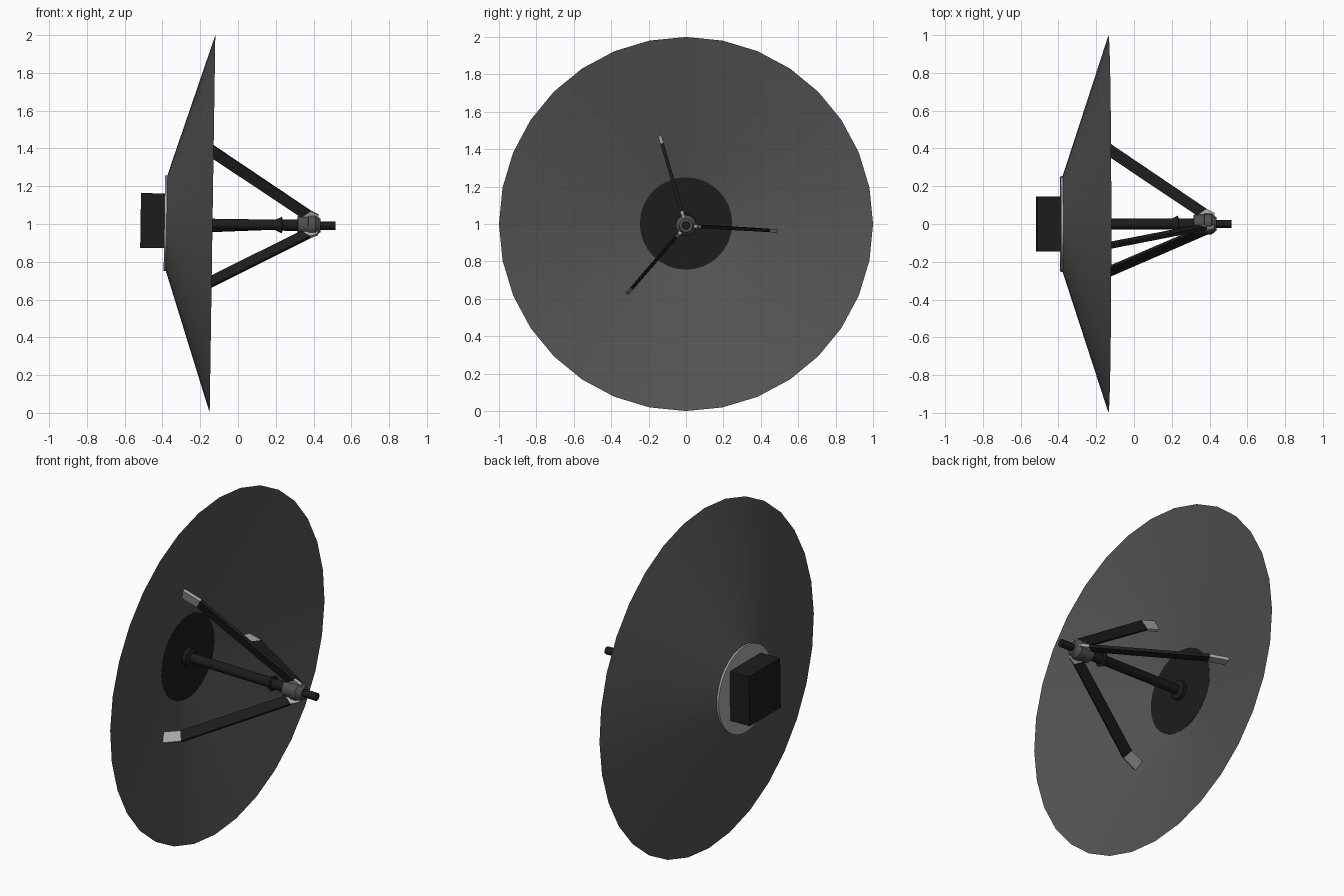
import bpy, bmesh
from math import cos, sin, pi, radians
from mathutils import Matrix, Vector

if "Cube" in bpy.data.objects:
    bpy.data.objects.remove(bpy.data.objects["Cube"])

# The whole antenna nods slightly forward about the rim centre
PIVOT = Vector((-0.135, 0, 1.0))
TILT = (Matrix.Translation(PIVOT) @ Matrix.Rotation(0.015, 4, 'Y')
        @ Matrix.Translation((0.135, 0, 0)))


def material(name, v):
    m = bpy.data.materials.new(name)
    m.diffuse_color = (v, v, v, 1)
    m.use_nodes = True
    m.node_tree.nodes["Principled BSDF"].inputs["Base Color"].default_value = m.diffuse_color
    return m


DISH = material("dish_grey", 0.09)
BLACK = material("black", 0.012)
HUB = material("hub_grey", 0.08)
LIGHT = material("light_grey", 0.4)


def finish(name, bm, mat, smooth=False):
    bmesh.ops.remove_doubles(bm, verts=bm.verts, dist=1e-5)
    bmesh.ops.recalc_face_normals(bm, faces=bm.faces)
    bmesh.ops.transform(bm, matrix=TILT, verts=bm.verts)
    me = bpy.data.meshes.new(name)
    bm.to_mesh(me)
    bm.free()
    me.materials.append(mat)
    ob = bpy.data.objects.new(name, me)
    bpy.context.collection.objects.link(ob)
    if smooth:
        bpy.ops.object.select_all(action='DESELECT')
        ob.select_set(True)
        bpy.context.view_layer.objects.active = ob
        bpy.ops.object.shade_smooth_by_angle(angle=radians(30))
    return ob


def lathe(name, profile, sides, mat, closed=False, smooth=True):
    """Revolve (x, radius) points about the antenna axis."""
    bm = bmesh.new()
    rings = [[bm.verts.new((x, r * cos(2 * pi * i / sides), r * sin(2 * pi * i / sides)))
              for i in range(sides)] for x, r in profile]
    pairs = list(zip(rings, rings[1:]))
    for a, b in pairs:
        for i in range(sides):
            j = (i + 1) % sides
            bm.faces.new((a[i], a[j], b[j], b[i]))
    if not closed:
        bm.faces.new(rings[0])
        bm.faces.new(rings[-1])
    return finish(name, bm, mat, smooth)


def bar(name, outline, angle, mat, thick=0.018):
    """Flat plate drawn in the (x, radius) plane, turned to an angle."""
    bm = bmesh.new()
    sides = [[bm.verts.new((x, r, t)) for x, r in outline] for t in (-thick / 2, thick / 2)]
    n = len(outline)
    for s in sides:
        bm.faces.new(s)
    for i in range(n):
        j = (i + 1) % n
        bm.faces.new((sides[0][i], sides[0][j], sides[1][j], sides[1][i]))
    bmesh.ops.transform(bm, matrix=Matrix.Rotation(radians(angle), 4, 'X'), verts=bm.verts)
    return finish(name, bm, mat)


# Reflector: outer and inner cones meeting at the rim
lathe("dish", [(-0.38, 0.247), (-0.135, 1.0), (-0.327, 0.247)], 32, DISH, closed=True)
lathe("inner_disc", [(-0.335, 0.247), (-0.326, 0.247)], 32, BLACK)
lathe("back_plate", [(-0.39, 0.253), (-0.376, 0.253)], 32, LIGHT)

# Electronics box on the back
bm = bmesh.new()
bmesh.ops.create_cube(bm, size=1, matrix=Matrix.Translation((-0.451, 0, 0.013))
                      @ Matrix.Diagonal((0.13, 0.29, 0.29, 1)))
finish("back_box", bm, BLACK)

# Feed mast with base collar and flared flange
lathe("feed_mast", [(-0.33, 0.055), (-0.305, 0.055), (-0.295, 0.028), (0.20, 0.028),
                    (0.232, 0.044), (0.236, 0.03), (0.32, 0.03)], 16, BLACK)

# Feed hub and tip
lathe("feed_hub", [(0.315, 0.045), (0.318, 0.05), (0.37, 0.05), (0.372, 0.056),
                   (0.41, 0.056), (0.437, 0.035)], 16, HUB)
lathe("feed_tip", [(0.43, 0.022), (0.517, 0.022)], 12, BLACK)

# Three support struts with bent feet and hub brackets
STRUT = [(0.385, 0.08), (-0.16, 0.45), (-0.19, 0.397), (0.335, 0.045)]
FOOT = [(-0.16, 0.45), (-0.262, 0.489), (-0.282, 0.43), (-0.19, 0.397)]
BRACKET = [(0.385, 0.08), (0.425, 0.06), (0.425, 0.03), (0.335, 0.045)]
for k, a in enumerate((106.6, -4.5, 230)):
    bar(f"strut_{k + 1}", STRUT, a, BLACK)
    bar(f"strut_foot_{k + 1}", FOOT, a, LIGHT)
    bar(f"strut_bracket_{k + 1}", BRACKET, a, LIGHT)
